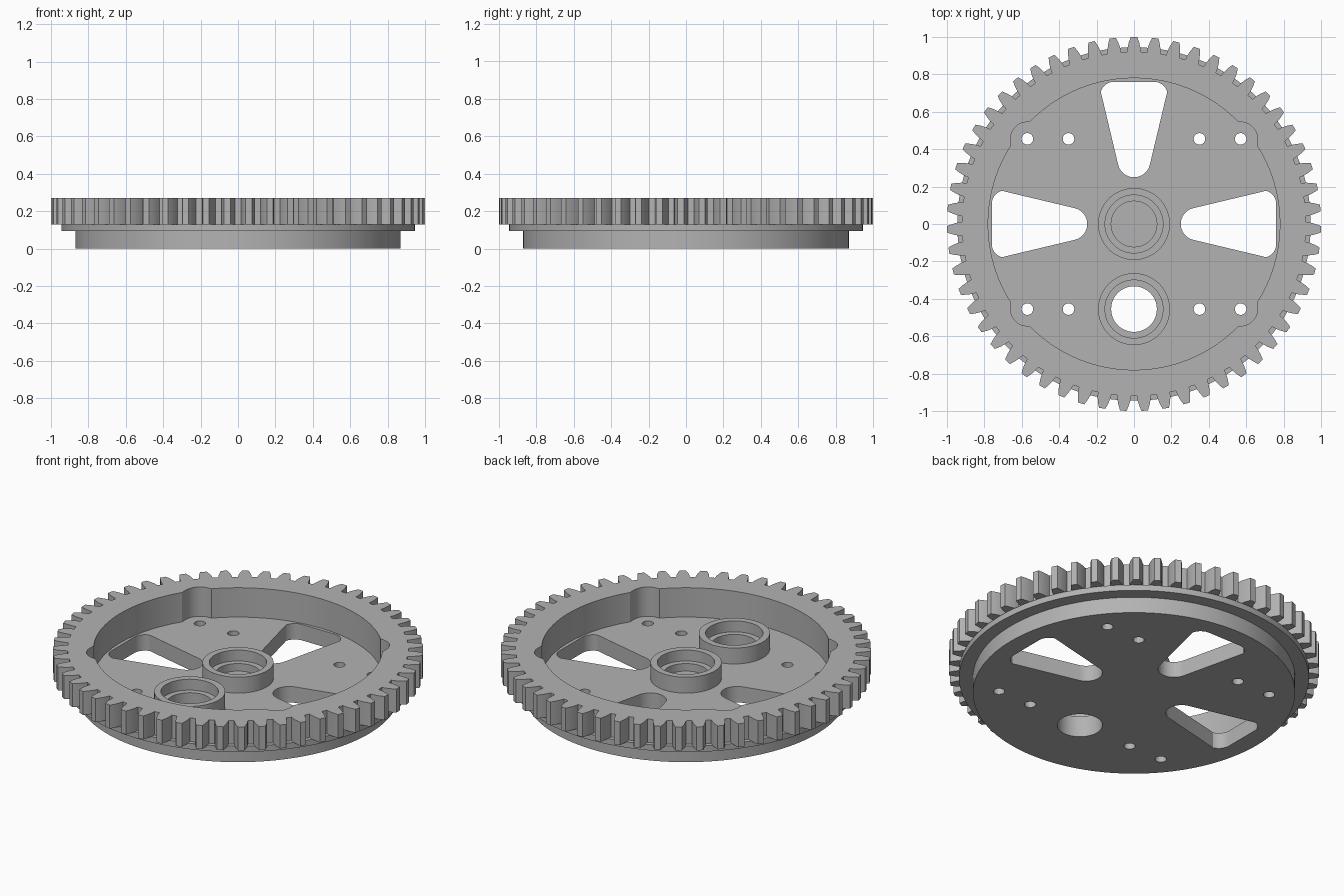
import bpy, bmesh, math
from mathutils import Vector

cube = bpy.data.objects.get("Cube")
if cube:
    bpy.data.objects.remove(cube, do_unlink=True)

TEETH = 55
FLOOR, FLANGE_TOP, TOP = 0.095, 0.13, 0.27
HUB_TOP, SEAT, OVER, UNDER = 0.19, 0.125, 0.4, -0.1

grey = bpy.data.materials.new("light_grey")
grey.use_nodes = True
colour = (0.45, 0.45, 0.45, 1)
grey.diffuse_color = colour
grey.node_tree.nodes["Principled BSDF"].inputs["Base Color"].default_value = colour


def prism(name, points, z0, z1):
    """Upright solid from a closed outline."""
    bm = bmesh.new()
    base = bm.faces.new([bm.verts.new((x, y, z0)) for x, y in points])
    top = bmesh.ops.extrude_face_region(bm, geom=[base])["geom"]
    bmesh.ops.translate(bm, vec=(0, 0, z1 - z0),
                        verts=[v for v in top if isinstance(v, bmesh.types.BMVert)])
    bmesh.ops.recalc_face_normals(bm, faces=bm.faces)
    mesh = bpy.data.meshes.new(name)
    bm.to_mesh(mesh)
    bm.free()
    mesh.materials.append(grey)
    ob = bpy.data.objects.new(name, mesh)
    bpy.context.collection.objects.link(ob)
    return ob


def arc(cx, cy, r, a0, a1, n):
    """Points on an arc, angles in degrees, both ends included."""
    angles = [math.radians(a0 + (a1 - a0) * i / n) for i in range(n + 1)]
    return [(cx + r * math.cos(a), cy + r * math.sin(a)) for a in angles]


def disc(name, r, z0, z1, cx=0, cy=0, n=48):
    return prism(name, arc(cx, cy, r, 0, 360, n)[:-1], z0, z1)


def combine(body, other, operation):
    """Join or cut a solid, then discard the helper."""
    mod = body.modifiers.new(operation, "BOOLEAN")
    mod.operation, mod.solver, mod.object = operation, "EXACT", other
    bpy.ops.object.select_all(action="DESELECT")
    bpy.context.view_layer.objects.active = body
    body.select_set(True)
    bpy.ops.object.modifier_apply(modifier=mod.name)
    bpy.data.objects.remove(other, do_unlink=True)


# Toothed ring outline: radius and half width of one tooth from root to tip
flank = [(0.92, 0.037), (0.945, 0.034), (0.97, 0.028), (0.99, 0.021), (1.0, 0.017)]
outline = []
for i in range(TEETH):
    mid = math.pi / 2 + 2 * math.pi * i / TEETH
    side = [(r, -w) for r, w in flank] + [(r, w) for r, w in reversed(flank)]
    for r, w in side:
        a = mid + w / r
        outline.append((r * math.cos(a), r * math.sin(a)))

# Stepped body
gear = prism("gear_wheel", outline, FLANGE_TOP, TOP)
combine(gear, disc("flange", 0.945, FLOOR, FLANGE_TOP, n=160), "UNION")
combine(gear, disc("drum", 0.87, 0, FLOOR + 0.02, n=160), "UNION")

# Recess with four corner pockets
combine(gear, disc("recess", 0.78, FLOOR, OVER, n=128), "DIFFERENCE")
for sx in (-1, 1):
    for sy in (-1, 1):
        pocket = arc(0.57, 0.455, 0.09, 0, 90, 12) + [(0.48, 0.545), (0.48, 0.365), (0.66, 0.365)]
        pocket = [(x * sx, y * sy) for x, y in pocket]
        combine(gear, prism("pocket", pocket, FLOOR, OVER), "DIFFERENCE")

# Bearing hubs: blind in the middle, open at the front
for cy, bottom in ((0, 0.08), (-0.455, UNDER)):
    combine(gear, disc("hub", 0.192, FLOOR - 0.03, HUB_TOP, cy=cy, n=64), "UNION")
    combine(gear, disc("bearing_seat", 0.155, SEAT, OVER, cy=cy, n=64), "DIFFERENCE")
    combine(gear, disc("bore", 0.122, bottom, OVER, cy=cy, n=64), "DIFFERENCE")

# Three rounded wedge windows
wedge = (arc(0.108, 0.688, 0.072, 15, 90, 8)[::-1] + arc(0, 0.337, 0.087, -15, -165, 20)
         + arc(-0.108, 0.688, 0.072, 90, 165, 8)[::-1])
for turn in (0, 90, -90):
    a = math.radians(turn)
    pts = [(x * math.cos(a) - y * math.sin(a), x * math.sin(a) + y * math.cos(a)) for x, y in wedge]
    combine(gear, prism("window", pts, UNDER, OVER), "DIFFERENCE")

# Screw holes
for x in (-0.57, -0.35, 0.35, 0.57):
    for y in (-0.455, 0.455):
        combine(gear, disc("screw_hole", 0.031, UNDER, OVER, x, y, 24), "DIFFERENCE")

bpy.ops.object.select_all(action="DESELECT")
gear.select_set(True)
bpy.context.view_layer.objects.active = gear
bpy.ops.object.shade_smooth_by_angle(angle=math.radians(25))
